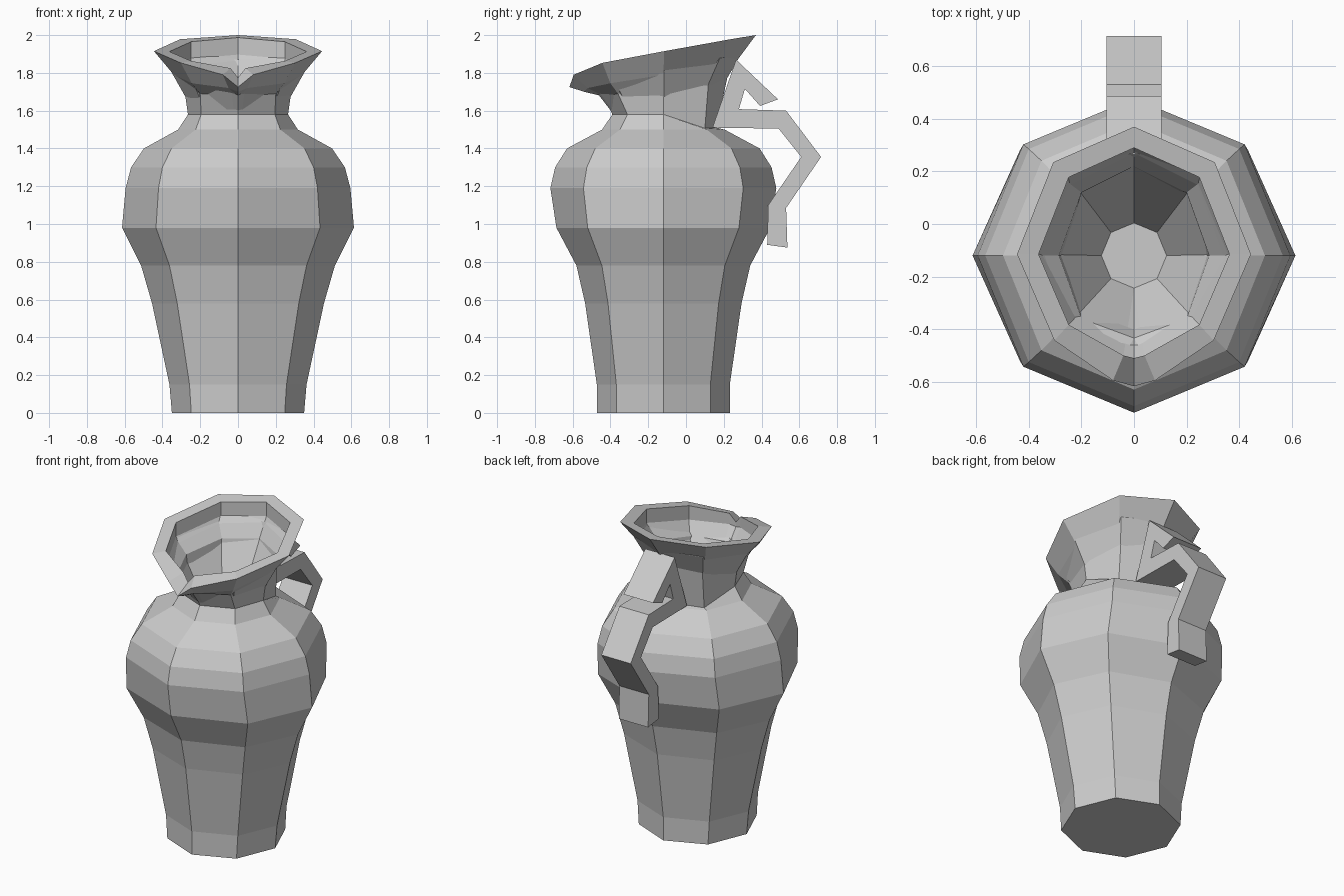
import bpy, bmesh
from math import sin, cos, pi

if "Cube" in bpy.data.objects:
    bpy.data.objects.remove(bpy.data.objects["Cube"])

CY = -0.12  # centre of the vessel along y

def half_ring(rx, ry, z):
    """Half octagon, back to front; the front corner is doubled for the spout column."""
    a = [0, pi / 4, pi / 2, 3 * pi / 4, pi, pi]
    return [(rx * sin(t), CY + ry * cos(t), z) for t in a]

def finish(bm, name):
    bmesh.ops.remove_doubles(bm, verts=bm.verts, dist=0.0005)
    bmesh.ops.recalc_face_normals(bm, faces=bm.faces)
    me = bpy.data.meshes.new(name)
    bm.to_mesh(me)
    bm.free()
    ob = bpy.data.objects.new(name, me)
    bpy.context.collection.objects.link(ob)
    return ob

# Body profile: x radius, y radius, height
body = [(.35, .352, 0), (.363, .352, .15), (.455, .414, .58), (.513, .46, .78),
        (.614, .566, .98), (.595, .598, 1.19), (.566, .573, 1.30),
        (.498, .51, 1.40), (.317, .324, 1.50)]
halves = [half_ring(*p) for p in body]

# Neck, tilted flare and spouted rim
halves += [
    [(0, .16, 1.51), (.2, .10, 1.507), (.265, CY, 1.58), (.195, -.31, 1.58), (0, -.39, 1.58), (0, -.39, 1.58)],
    [(0, .22, 1.78), (.2, .12, 1.765), (.286, CY, 1.73), (.2, -.36, 1.69), (0, -.434, 1.675), (0, -.434, 1.675)],
    [(0, .27, 1.865), (.24, .15, 1.84), (.34, CY, 1.79), (.245, -.40, 1.745), (.05, -.52, 1.72), (0, -.54, 1.70)],
    [(0, .37, 2.0), (.307, .235, 1.978), (.445, -.115, 1.915), (.303, -.443, 1.853), (.08, -.595, 1.79), (0, -.617, 1.725)],
]
# Inner edge of the rim, short inner wall and funnel floor
inner = [(0, .29, 1.987), (.248, .178, 1.965), (.363, -.115, 1.913), (.248, -.383, 1.863), (.04, -.5, 1.825), (0, -.51, 1.775)]
halves.append(inner)
halves.append([(x, y, z - (.09 if i < 4 else .07 if i == 4 else .03)) for i, (x, y, z) in enumerate(inner)])
halves.append(half_ring(.124, .124, 1.4))

bm = bmesh.new()
rings = []
for h in halves:
    full = h + [(-x, y, z) for x, y, z in h[4:0:-1]]
    rings.append([bm.verts.new(p) for p in full])
n = len(rings[0])
for a, b in zip(rings, rings[1:]):
    for i in range(n):
        j = (i + 1) % n
        bm.faces.new((a[i], a[j], b[j], b[i]))
bm.faces.new(rings[0])
bm.faces.new(rings[-1])
finish(bm, "jug_body")

# Handle: side outline (y, z) extruded across x
outline = [(.14, 1.51), (.265, 1.87), (.487, 1.66), (.392, 1.625), (.312, 1.715),
           (.28, 1.608), (.53, 1.60), (.715, 1.355), (.53, 1.085), (.537, .875),
           (.43, .89), (.435, 1.10), (.61, 1.355), (.49, 1.505)]
bm = bmesh.new()
f = bm.faces.new([bm.verts.new((-.105, y, z)) for y, z in outline])
g = bmesh.ops.extrude_face_region(bm, geom=[f])
bmesh.ops.translate(bm, vec=(.21, 0, 0), verts=[v for v in g["geom"] if isinstance(v, bmesh.types.BMVert)])
finish(bm, "handle")
